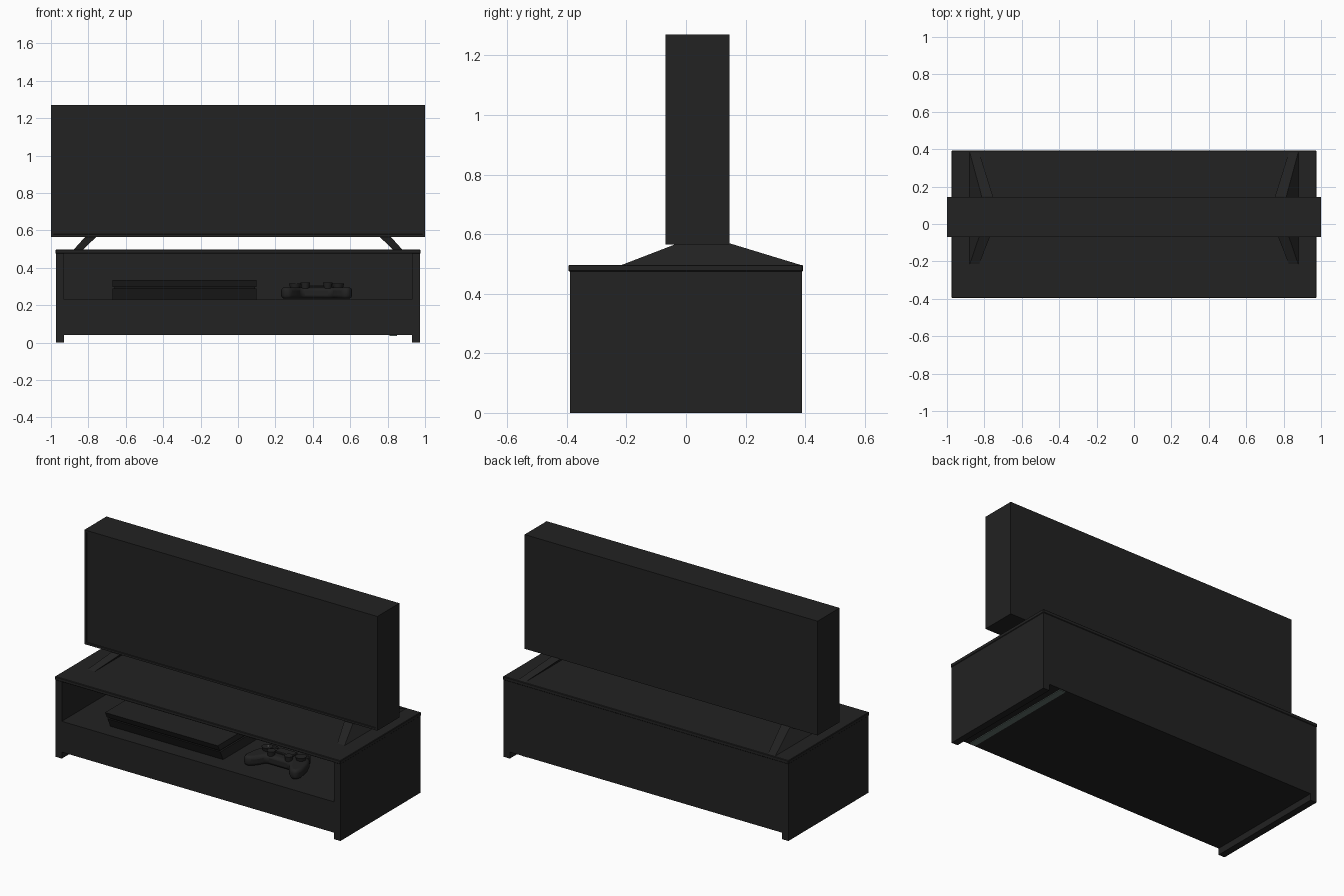
import bpy, bmesh
from mathutils import Vector

cube = bpy.data.objects.get("Cube")
if cube:
    bpy.data.objects.remove(cube, do_unlink=True)


def material(name, colour):
    mat = bpy.data.materials.new(name)
    mat.use_nodes = True
    mat.diffuse_color = (*colour, 1)
    mat.node_tree.nodes["Principled BSDF"].inputs["Base Color"].default_value = (*colour, 1)
    return mat


black = material("charcoal black", (0.016, 0.016, 0.016))
grey = material("green grey", (0.12, 0.16, 0.145))
white = material("white", (0.7, 0.7, 0.7))


def finish(name, bm, mat=black, bevel=0, segments=2):
    bmesh.ops.recalc_face_normals(bm, faces=bm.faces)
    mesh = bpy.data.meshes.new(name)
    bm.to_mesh(mesh)
    bm.free()
    mesh.materials.append(mat)
    obj = bpy.data.objects.new(name, mesh)
    bpy.context.collection.objects.link(obj)
    if bevel:
        mod = obj.modifiers.new("Bevel", 'BEVEL')
        mod.width, mod.segments = bevel, segments
    return obj


def box(name, x, y, z, mat=black, bevel=0):
    bm = bmesh.new()
    bmesh.ops.create_cube(bm, size=1)
    for v in bm.verts:
        v.co = Vector([a + (b - a) * (c + 0.5) for (a, b), c in zip((x, y, z), v.co)])
    return finish(name, bm, mat, bevel, 1)


def prism(name, outline, vector, bevel=0, segments=2):
    bm = bmesh.new()
    face = bm.faces.new([bm.verts.new(p) for p in outline])
    ext = bmesh.ops.extrude_face_region(bm, geom=[face])
    verts = [g for g in ext["geom"] if isinstance(g, bmesh.types.BMVert)]
    bmesh.ops.translate(bm, verts=verts, vec=vector)
    return finish(name, bm, black, bevel, segments)


def disc(name, x, y, z, radius, height):
    bm = bmesh.new()
    bmesh.ops.create_cone(bm, cap_ends=True, segments=20, radius1=radius * 0.8,
                          radius2=radius, depth=height)
    bmesh.ops.translate(bm, verts=bm.verts, vec=(x, y, z + height / 2))
    obj = finish(name, bm)
    smooth(obj)


def smooth(obj):
    bpy.ops.object.select_all(action='DESELECT')
    obj.select_set(True)
    bpy.context.view_layer.objects.active = obj
    bpy.ops.object.shade_smooth_by_angle()


# Cabinet carcass with an open front shelf
box("cabinet_top", (-0.975, 0.975), (-0.395, 0.393), (0.475, 0.497), bevel=0.003)
box("cabinet_base", (-0.93, 0.93), (-0.39, 0.39), (0.04, 0.23))
box("cabinet_back", (-0.93, 0.93), (0.37, 0.39), (0.23, 0.475))
for side, s in (("left", 1), ("right", -1)):
    box(side + "_side_panel", sorted((s * 0.93, s * 0.972)), (-0.39, 0.39), (0, 0.475))
box("underside_strip", (0.81, 0.85), (-0.38, 0.385), (0.036, 0.041), grey)

# Television with a shallow recessed screen
bm = bmesh.new()
bmesh.ops.create_cube(bm, size=1)
for v in bm.verts:
    v.co = Vector((v.co.x * 2, v.co.y * 0.215 + 0.038, v.co.z * 0.705 + 0.918))
front = [f for f in bm.faces if f.calc_center_median().y < -0.06]
bmesh.ops.recalc_face_normals(bm, faces=bm.faces)
bmesh.ops.inset_region(bm, faces=front, thickness=0.018, depth=0)
bmesh.ops.inset_region(bm, faces=front, thickness=0.002, depth=-0.004)
finish("television", bm)

# Television feet: tapered wedges that splay outwards
for side, s in (("left", 1), ("right", -1)):
    bm = bmesh.new()
    for z, x0, x1, y0, y1 in ((0.495, 0.83, 0.88, -0.22, 0.39),
                              (0.568, 0.755, 0.815, -0.03, 0.15)):
        for x in (x0, x1):
            for y in (y0, y1):
                bm.verts.new((s * x, y, z))
    bmesh.ops.convex_hull(bm, input=bm.verts)
    finish(side + "_television_foot", bm)

# Game console: two leaning slabs with a groove between them
def slab(name, z0, z1, x0=-0.67, x1=0.1, shrink=0):
    def lean(z):
        return (0.335 - z) * 0.5 + shrink
    outline = [(x0, -0.34 + lean(z0), z0), (x0, -0.34 + lean(z1), z1),
               (x0, 0.15 - lean(z1), z1), (x0, 0.15 - lean(z0), z0)]
    prism(name, outline, (x1 - x0, 0, 0))


slab("console_lower", 0.23, 0.288)
slab("console_groove", 0.288, 0.298, -0.66, 0.09, 0.01)
slab("console_upper", 0.298, 0.335)

# Game controller: mirrored outline with two grips
half = [(0.08, -0.21), (0.11, -0.26), (0.145, -0.295), (0.18, -0.29), (0.19, -0.25),
        (0.175, -0.17), (0.15, -0.11), (0.1, -0.095)]
cx = 0.42
outline = [(cx + x, y, 0.235) for x, y in half] + [(cx - x, y, 0.235) for x, y in reversed(half)]
body = prism("controller_body", outline, (0, 0, 0.06), 0.018, 3)
smooth(body)
box("controller_touchpad", (cx - 0.06, cx + 0.06), (-0.16, -0.1), (0.29, 0.305), bevel=0.004)
for side, s in (("left", 1), ("right", -1)):
    disc(side + "_thumbstick", cx + s * 0.06, -0.19, 0.29, 0.025, 0.03)
    disc(side + "_button_pad", cx + s * 0.115, -0.15, 0.29, 0.032, 0.025)
    box(side + "_trigger", sorted((cx + s * 0.08, cx + s * 0.14)), (-0.115, -0.085),
        (0.25, 0.3), bevel=0.006)
box("controller_button_mark", (0.307, 0.315), (-0.154, -0.146), (0.314, 0.318), white)
